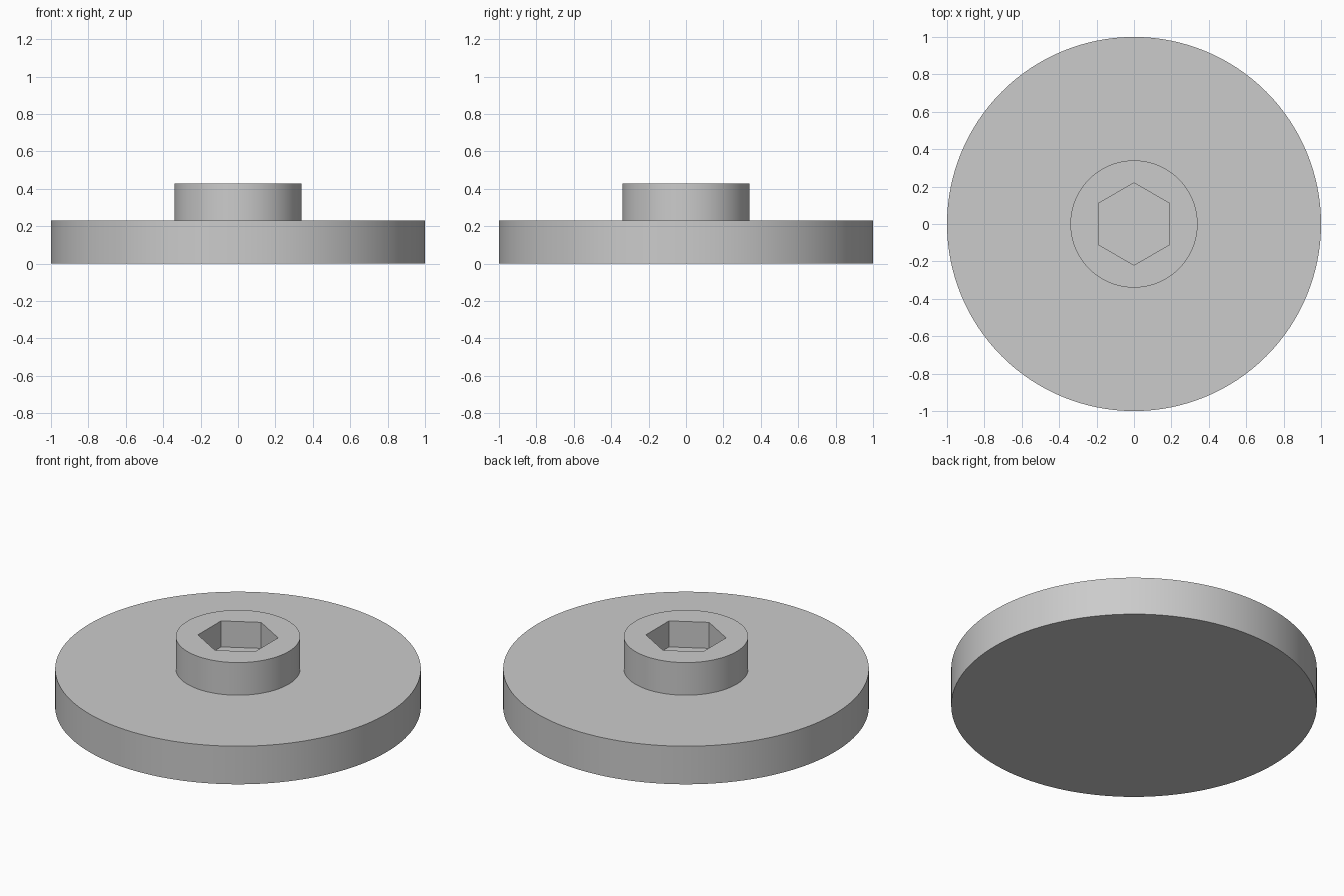
import bpy
import bmesh
import math

FLANGE_R, FLANGE_TOP = 1.0, 0.23
HUB_R, HUB_TOP = 0.34, 0.427
HEX_R, HEX_FLOOR = 0.22, 0.27
SEGMENTS = 128

cube = bpy.data.objects.get("Cube")
if cube:
    bpy.data.objects.remove(cube, do_unlink=True)

grey = bpy.data.materials.new("plain grey")
grey.use_nodes = True
colour = (0.6, 0.6, 0.6, 1)
grey.diffuse_color = colour
grey.node_tree.nodes["Principled BSDF"].inputs["Base Color"].default_value = colour


def stepped_solid(name, steps, sides):
    """Closed solid from (radius, z) rings, first vertex pointing to +y."""
    bm = bmesh.new()
    rings = []
    for radius, z in steps:
        angles = [math.pi / 2 + math.tau * i / sides for i in range(sides)]
        rings.append([bm.verts.new((radius * math.cos(a), radius * math.sin(a), z))
                      for a in angles])
    for low, high in zip(rings, rings[1:]):
        for i in range(sides):
            j = (i + 1) % sides
            bm.faces.new((low[i], low[j], high[j], high[i]))
    bm.faces.new(rings[0][::-1])
    bm.faces.new(rings[-1])
    mesh = bpy.data.meshes.new(name)
    bm.to_mesh(mesh)
    bm.free()
    mesh.materials.append(grey)
    obj = bpy.data.objects.new(name, mesh)
    bpy.context.collection.objects.link(obj)
    return obj


# Wide flange with a raised hub, as one solid
body = stepped_solid("flange_with_hub", [
    (FLANGE_R, 0), (FLANGE_R, FLANGE_TOP),
    (HUB_R, FLANGE_TOP), (HUB_R, HUB_TOP)], SEGMENTS)

# Hexagonal socket cut into the hub
cutter = stepped_solid("socket_cutter", [
    (HEX_R, HEX_FLOOR), (HEX_R, HUB_TOP + 0.1)], 6)
cut = body.modifiers.new("hex_socket", 'BOOLEAN')
cut.operation = 'DIFFERENCE'
cut.solver = 'EXACT'
cut.object = cutter

bpy.ops.object.select_all(action='DESELECT')
body.select_set(True)
bpy.context.view_layer.objects.active = body
bpy.ops.object.modifier_apply(modifier=cut.name)
bpy.data.objects.remove(cutter, do_unlink=True)
bpy.ops.object.shade_smooth_by_angle(angle=math.radians(30))
